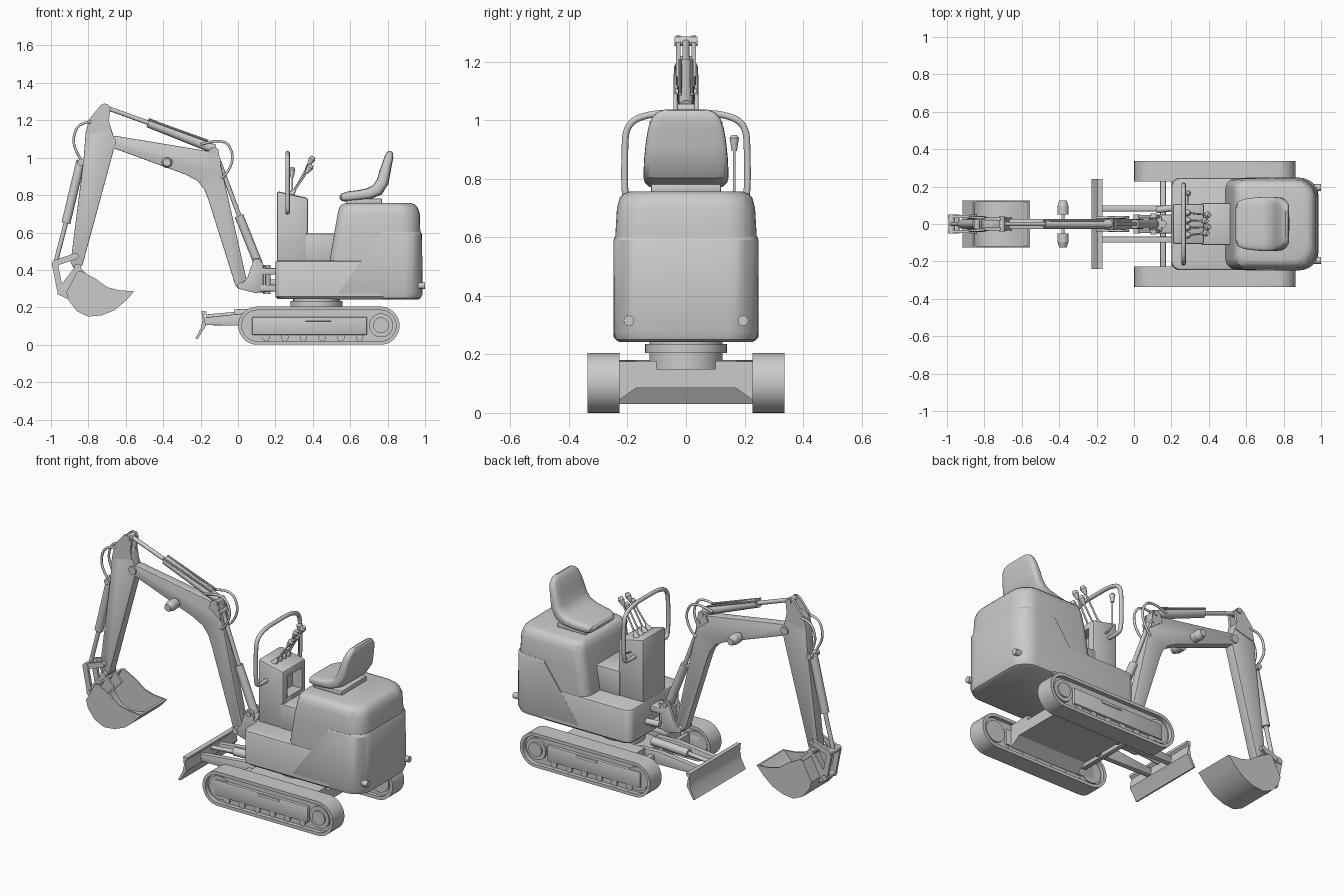
import bpy, bmesh, math
from mathutils import Vector, Matrix

if "Cube" in bpy.data.objects:
    bpy.data.objects.remove(bpy.data.objects["Cube"])


def finish(name, bm):
    bmesh.ops.recalc_face_normals(bm, faces=bm.faces)
    me = bpy.data.meshes.new(name)
    bm.to_mesh(me)
    bm.free()
    ob = bpy.data.objects.new(name, me)
    bpy.context.collection.objects.link(ob)
    return ob


def prism(name, pts, y0, y1, bevel=0.0, axis='y'):
    """Extrude an (x,z) outline along y, or a (y,z) outline along x."""
    bm = bmesh.new()
    co = (lambda a, b, t: (a, t, b)) if axis == 'y' else (lambda a, b, t: (t, a, b))
    f = bm.faces.new([bm.verts.new(co(a, b, y0)) for a, b in pts])
    ext = bmesh.ops.extrude_face_region(bm, geom=[f])['geom']
    d = Vector(co(0, 0, y1 - y0))
    bmesh.ops.translate(bm, vec=d, verts=[v for v in ext if isinstance(v, bmesh.types.BMVert)])
    bmesh.ops.recalc_face_normals(bm, faces=bm.faces)
    if bevel:
        edges = [e for e in bm.edges if e.calc_face_angle(0) > 0.6]
        bmesh.ops.bevel(bm, geom=edges, offset=bevel, segments=2, profile=0.5, affect='EDGES')
    return finish(name, bm)


def box(name, x0, x1, y0, y1, z0, z1, bevel=0.0):
    return prism(name, [(x0, z0), (x1, z0), (x1, z1), (x0, z1)], y0, y1, bevel)


def rod(name, p, q, r, r2=None, seg=20):
    p, q = Vector(p), Vector(q)
    m = Matrix.Translation((p + q) / 2) @ (q - p).to_track_quat('Z', 'Y').to_matrix().to_4x4()
    bm = bmesh.new()
    bmesh.ops.create_cone(bm, cap_ends=True, segments=seg, radius1=r, radius2=r if r2 is None else r2,
                          depth=(q - p).length, matrix=m)
    return finish(name, bm)


def pin(name, x, z, r, w):
    return rod(name, (x, -w, z), (x, w, z), r)


def tube(name, pts, r):
    cu = bpy.data.curves.new(name, 'CURVE')
    cu.dimensions, cu.bevel_depth, cu.bevel_resolution, cu.use_fill_caps = '3D', r, 3, True
    sp = cu.splines.new('NURBS')
    sp.points.add(len(pts) - 1)
    for p, c in zip(sp.points, pts):
        p.co = (*c, 1)
    sp.use_endpoint_u, sp.order_u, sp.resolution_u = True, 3, 8
    ob = bpy.data.objects.new(name, cu)
    bpy.context.collection.objects.link(ob)
    return ob


def skin(rings):
    bm = bmesh.new()
    vs = [[bm.verts.new(c) for c in ring] for ring in rings]
    n = len(vs[0])
    for a, b in zip(vs, vs[1:]):
        for i in range(n):
            bm.faces.new((a[i], a[(i + 1) % n], b[(i + 1) % n], b[i]))
    bm.faces.new(vs[0][::-1])
    bm.faces.new(vs[-1])
    return bm


def plan(z, x0, x1, hy, rf, rr, bulge=0.0):
    """Rounded rectangle in plan with separate front and rear radii."""
    out = []
    for cx, cy, r, a0 in ((x1 - rr, hy - rr, rr, 0), (x0 + rf, hy - rf, rf, 90),
                          (x0 + rf, rf - hy, rf, 180), (x1 - rr, rr - hy, rr, 270)):
        for k in range(7):
            a = math.radians(a0 + 15 * k)
            out.append((cx + r * math.cos(a), cy + r * math.sin(a), z))
    return out


def stadium(x0, x1, z, r):
    out = []
    for cx, a0 in ((x1, -90), (x0, 90)):
        for k in range(17):
            a = math.radians(a0 + 180 * k / 16)
            out.append((cx + r * math.cos(a), z + r * math.sin(a)))
    return out


# Tracks, with frames, idlers and sprockets
for s, side in ((1, 'left'), (-1, 'right')):
    outer, inner = stadium(.103, .762, .102, .102), stadium(.103, .762, .102, .083)
    bm = skin([[(x, y, z) for x, z in o] for o, y in
               ((inner, .228 * s), (outer, .228 * s), (outer, .337 * s), (inner, .337 * s), (inner, .228 * s))])
    caps = [f for f in bm.faces if len(f.verts) > 4]
    bmesh.ops.delete(bm, geom=caps, context='FACES_ONLY')
    bmesh.ops.remove_doubles(bm, verts=bm.verts, dist=1e-5)
    finish('track_belt_' + side, bm)
    prism('track_inner_' + side, stadium(.103, .762, .102, .083), .25 * s, .312 * s)
    box('track_frame_' + side, .075, .69, .24 * s, .328 * s, .052, .148, .006)
    box('track_slot_cover_' + side, .36, .50, .325 * s, .333 * s, .125, .143, .003)
    rod('idler_' + side, (.1, .24 * s, .102), (.1, .32 * s, .102), .07, seg=32)
    rod('sprocket_' + side, (.765, .24 * s, .104), (.765, .325 * s, .104), .064, seg=32)
    rod('drive_hub_' + side, (.765, .3 * s, .104), (.765, .335 * s, .104), .042, seg=32)
    for k in range(6):
        x = .15 + k * .1
        rod(f'roller_{side}_{k}', (x, .245 * s, .04), (x, .322 * s, .04), .02)

# Chassis and turntable
prism('chassis', [(-.235, .04), (-.17, .085), (.17, .085), (.235, .04), (.235, .175), (.1, .178),
                  (.1, .15), (-.1, .15), (-.1, .178), (-.235, .175)], .2, .66, axis='x')
box('chassis_crossbar', .14, .17, -.235, .235, .09, .15, .004)
rod('turntable', (.42, 0, .14), (.42, 0, .25), .125, seg=40)
rod('turntable_ring', (.42, 0, .205), (.42, 0, .235), .14, seg=40)

# Dozer blade with arms and cylinder
prism('dozer_blade', [(-.195, .18), (-.168, .178), (-.17, .165), (-.182, .155), (-.172, .1), (-.185, .08),
                      (-.215, .03), (-.228, .034), (-.198, .09), (-.19, .13)], -.24, .24)
for s in (1, -1):
    prism('blade_arm', [(-.18, .105), (.1, .1), (.25, .1), (.25, .17), (.1, .175), (-.18, .145)],
          .068 * s, .1 * s, .003)
rod('blade_cylinder', (-.02, 0, .165), (.22, 0, .175), .024)
rod('blade_rod', (-.17, 0, .15), (0, 0, .165), .012)

# Body: deck, seat housing, counterweight, step
finish('deck', skin([plan(z, .2 + i, .8, .247 - i, .045, .04) for z, i in
                     ((.245, .012), (.257, 0), (.437, 0), (.446, .004), (.45, .014))]))
finish('seat_housing', skin([plan(z, x0, x1, hy, .055, .1) for z, x0, x1, hy in
                             ((.26, .485, .97, .235), (.45, .49, .975, .242), (.60, .515, .975, .242),
                              (.70, .533, .972, .236), (.735, .542, .96, .227), (.75, .555, .945, .212),
                              (.757, .575, .925, .192))]))
bm = skin([plan(z, .42, x1, hy, .05, .1) for z, x1, hy in
           ((.243, .965, .228), (.25, .978, .24), (.275, .987, .247), (.59, .984, .248), (.603, .977, .243))])
d = Vector((-.14, 0, .1))
bmesh.ops.bisect_plane(bm, geom=bm.verts[:] + bm.edges[:] + bm.faces[:], plane_co=(.66, 0, .45),
                       plane_no=d, clear_outer=True)
bmesh.ops.holes_fill(bm, edges=[e for e in bm.edges if e.is_boundary], sides=0)
finish('counterweight', bm)
box('foot_step', .36, .53, -.112, .112, .44, .594, .006)
for s in (1, -1):
    rod('rear_knob', (.95, .195 * s, .315), (1.0, .195 * s, .315), .018)

# Console with a recess facing the operator
console = prism('console', [(.208, .44), (.375, .44), (.375, .785), (.30, .80), (.208, .822)], -.108, .108, .014)
cutter = box('console_cutter', .31, .42, -.07, .07, .62, .745)
cutter.hide_render = True
cutter.hide_viewport = False
cutter.display_type = 'WIRE'
mod = console.modifiers.new('recess', 'BOOLEAN')
mod.object, mod.operation, mod.solver = cutter, 'DIFFERENCE', 'EXACT'

# Guard rail and control levers
tube('guard_rail', [(.265, -.09, .71), (.265, -.19, .70), (.265, -.21, .74), (.265, -.21, .88), (.265, -.205, .99),
                    (.265, -.12, 1.024), (.265, 0, 1.024), (.265, .12, 1.024), (.265, .205, .99),
                    (.265, .21, .88), (.265, .21, .74), (.265, .19, .70), (.265, .09, .71)], .012)
for y, x, z in ((-.06, .39, .955), (-.02, .40, 1.0), (.02, .385, .96), (.06, .40, 1.0)):
    a, b = Vector((.285, y, .80)), Vector((x, y * .8, z))
    u = (b - a).normalized()
    rod('lever_boot', a - u * .01, a + u * .035, .022, .007)
    rod('lever', a, b, .005, seg=12)
    rod('lever_knob', b - u * .045, b - u * .01, .008, .018)
    rod('lever_knob_top', b - u * .01, b + u * .006, .018, .012)
tube('side_lever', [(.29, .10, .73), (.29, .165, .73), (.29, .165, .8), (.29, .165, .9)], .005)
rod('side_lever_knob', (.29, .165, .895), (.29, .165, .94), .009, .016)
rod('side_lever_knob_top', (.29, .165, .94), (.29, .165, .95), .016, .008)

# Seat swept along its side profile: x, z, half width, half thickness
path = [(.543, .785, .09, .008), (.555, .787, .118, .02), (.59, .793, .134, .027), (.65, .80, .142, .027),
        (.70, .808, .145, .03), (.745, .828, .145, .034), (.773, .87, .143, .033), (.785, .92, .138, .03),
        (.798, .97, .13, .026), (.808, 1.005, .118, .023), (.813, 1.025, .10, .017), (.816, 1.035, .075, .007)]
rings = []
for i, (x, z, w, t) in enumerate(path):
    p, q = path[max(i - 1, 0)], path[min(i + 1, len(path) - 1)]
    n = Vector((p[1] - q[1], q[0] - p[0])).normalized()
    ring = []
    for k in range(28):
        c, s = math.cos(k * math.tau / 28), math.sin(k * math.tau / 28)
        c, s = math.copysign(abs(c) ** .35, c), math.copysign(abs(s) ** .5, s)
        ring.append((x + n.x * t * s, w * c, z + n.y * t * s))
    rings.append(ring)
finish('seat', skin(rings))
box('seat_base', .58, .77, -.12, .12, .75, .782, .006)

# Swing bracket between body and boom
for s in (1, -1):
    prism('swing_bracket', [(0, .30), (.10, .275), (.135, .29), (.135, .43), (.115, .46), (.085, .46), (.05, .36)],
          .03 * s, .048 * s, .003)
box('swing_block', .08, .15, -.04, .04, .28, .42, .006)
for z in (.285, .375):
    box('swing_lug', .12, .22, -.05, .05, z, z + .035, .006)
rod('swing_pin', (.155, 0, .27), (.155, 0, .425), .02)
rod('swing_cylinder', (.12, .075, .33), (.24, .09, .33), .018)

# Boom
prism('boom', [(.0, .30), (.04, .295), (.052, .32), (-.085, .93), (-.11, 1.04), (-.135, 1.055), (-.16, 1.035),
               (-.655, 1.117), (-.685, 1.107), (-.695, 1.08), (-.68, 1.055), (-.65, 1.045), (-.28, .91),
               (-.215, .875), (-.18, .83), (-.16, .78), (-.015, .32)], -.028, .028, .004)
for s in (1, -1):
    prism('boom_ear', [(-.17, 1.0), (-.09, .94), (-.105, 1.045), (-.13, 1.056), (-.155, 1.04)], .028 * s, .036 * s)
    rod('work_light', (-.38, .05 * s, .975), (-.38, .095 * s, .975), .03, .03)
    rod('work_light_lens', (-.38, .095 * s, .975), (-.38, .125 * s, .975), .03, .02)
pin('light_bracket', -.38, .985, .008, .06)
rod('lift_cylinder', (.11, 0, .43), (.005, 0, .69), .024)
rod('lift_rod', (.01, 0, .68), (-.105, 0, .99), .012)

# Arm and its cylinder
prism('arm', [(-.69, 1.19), (-.67, 1.13), (-.655, 1.08), (-.665, 1.04), (-.83, .43), (-.85, .405), (-.88, .41),
              (-.895, .44), (-.825, 1.0), (-.815, 1.13), (-.80, 1.19), (-.76, 1.22)], -.03, .03, .004)
for s in (1, -1):
    prism('arm_ear', [(-.68, 1.15), (-.69, 1.20), (-.682, 1.265), (-.695, 1.285), (-.715, 1.29), (-.735, 1.28),
                      (-.80, 1.2), (-.80, 1.12)], .018 * s, .034 * s)
    tube('arm_hose', [(-.78, .03 * s, 1.19), (-.85, .035 * s, 1.19), (-.885, .035 * s, 1.1),
                      (-.865, .035 * s, 1.03), (-.84, .03 * s, .99)], .007)
    tube('boom_hose', [(-.2, .033 * s, 1.07), (-.08, .036 * s, 1.11), (-.02, .036 * s, 1.02),
                       (-.05, .035 * s, .92), (-.09, .03 * s, .89)], .007)
    rod('cylinder_pipe', (-.16, .02 * s, 1.09), (-.48, .02 * s, 1.205), .006, seg=10)
rod('arm_cylinder', (-.125, 0, 1.045), (-.48, 0, 1.187), .025)
rod('arm_rod', (-.47, 0, 1.183), (-.705, 0, 1.268), .012)

# Bucket cylinder and linkage
rod('bucket_cylinder', (-.84, 0, .985), (-.92, 0, .65), .024)
rod('bucket_rod', (-.918, 0, .66), (-.975, 0, .44), .012)
for s in (1, -1):
    y = .04 * s
    for name, a, b in (('guide_link', (-.975, .437), (-.865, .475)), ('bucket_link', (-.98, .437), (-.95, .285))):
        t = (Vector(b) - Vector(a)).normalized() * .016
        n = Vector((-t.y, t.x))
        a, b = Vector(a), Vector(b)
        prism(name, [a + n, a - t * .7, a - n, b - n, b + t * .7, b + n], y - .008, y + .008)
    prism('bucket_ear', [(-.965, .27), (-.965, .295), (-.885, .40), (-.86, .42), (-.83, .40), (-.79, .36), (-.9, .24)],
          .032 * s, .044 * s)
for x, z, r, w in ((-.975, .437, .018, .052), (-.95, .285, .016, .052), (-.865, .475, .014, .052),
                   (-.858, .415, .018, .05), (-.84, .975, .018, .042), (-.705, 1.27, .016, .04),
                   (-.675, 1.085, .024, .038), (-.125, 1.04, .016, .04), (.015, .315, .018, .052),
                   (.105, .44, .016, .055), (-.105, .985, .014, .04)):
    pin('pivot_pin', x, z, r, w)

# Bucket shell and cheeks
shell = [(-.555, .285), (-.60, .235), (-.66, .185), (-.73, .157), (-.80, .15), (-.86, .178), (-.905, .235),
         (-.918, .28), (-.86, .39)]
mid = Vector((-.74, .31))
inner = [tuple(mid + (Vector(p) - mid) * .93) for p in shell]
prism('bucket_shell', shell + inner[::-1], -.125, .125)
for s in (1, -1):
    prism('bucket_cheek', shell + [(-.84, .395), (-.76, .352), (-.70, .308), (-.64, .292)], .117 * s, .1255 * s)

bpy.ops.object.select_all(action='DESELECT')
for ob in bpy.data.objects:
    if ob.type == 'MESH':
        ob.select_set(True)
        bpy.context.view_layer.objects.active = ob
bpy.ops.object.shade_smooth_by_angle(angle=math.radians(32))
